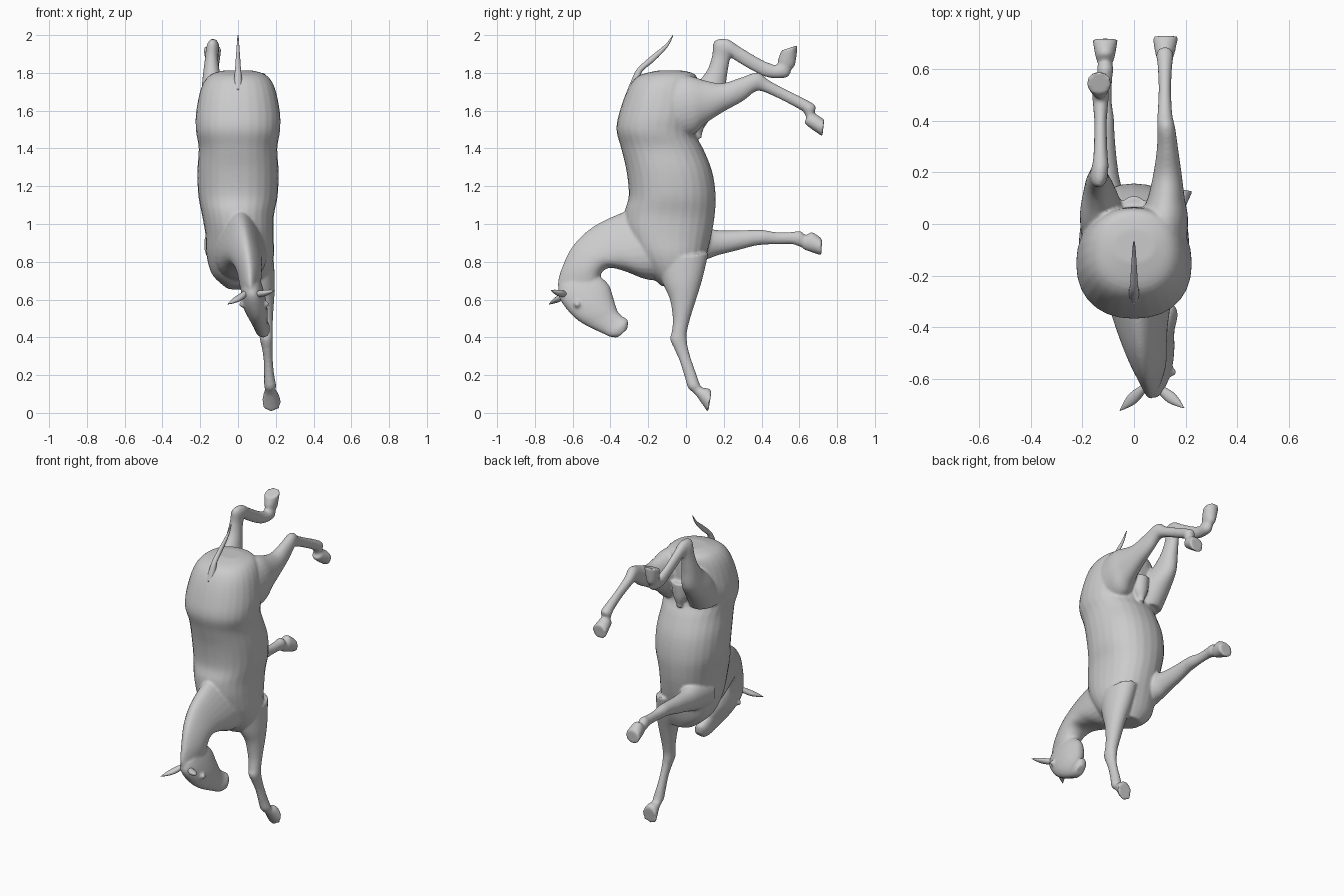
import bpy, bmesh, math
from mathutils import Vector, Matrix


def spline(a, b, c, d, t):
    return [0.5 * (2*q + (r-p)*t + (2*p-5*q+4*r-s)*t*t + (3*q-p-3*r+s)*t**3)
            for p, q, r, s in zip(a, b, c, d)]


def loft(bm, rows, power=1.0, taper=0.0, n=28, sub=4, matrix=None):
    """Closed tube; each row = (y1, z1, y2, z2, x centre, half width)."""
    k = len(rows) - 1
    path = []
    for i in range(k):
        a, d = rows[max(i-1, 0)], rows[min(i+2, k)]
        path += [spline(a, rows[i], rows[i+1], d, s/sub) for s in range(sub)]
    path.append(rows[-1])
    rings = []
    for y1, z1, y2, z2, x, w in path:
        ring = []
        for j in range(n):
            t = 2 * math.pi * j / n
            c, s = math.cos(t), math.sin(t)
            c = math.copysign(abs(c)**power, c)
            s = math.copysign(abs(s)**power, s)
            f = (1 + c) / 2
            p = Vector((x + w*s*(1 - taper*c), y2 + (y1-y2)*f, z2 + (z1-z2)*f))
            ring.append(bm.verts.new(matrix @ p if matrix else p))
        rings.append(ring)
    for r, q in zip(rings, rings[1:]):
        for j in range(n):
            bm.faces.new((r[j], r[(j+1) % n], q[(j+1) % n], q[j]))
    bm.faces.new(rings[0])
    bm.faces.new(rings[-1])


def finish(bm, name):
    bmesh.ops.recalc_face_normals(bm, faces=bm.faces)
    me = bpy.data.meshes.new(name)
    bm.to_mesh(me)
    bm.free()
    for p in me.polygons:
        p.use_smooth = True
    ob = bpy.data.objects.new(name, me)
    bpy.context.collection.objects.link(ob)
    return ob


body = bmesh.new()

# Torso, rump to chest
loft(body, [
    (-.15, 1.812, -.02, 1.812, 0, .08), (-.25, 1.785, .05, 1.79, 0, .15),
    (-.305, 1.72, .065, 1.72, 0, .195), (-.35, 1.60, .065, 1.58, 0, .222),
    (-.368, 1.50, .05, 1.48, 0, .222), (-.343, 1.40, .09, 1.40, 0, .208),
    (-.315, 1.28, .138, 1.28, 0, .215), (-.303, 1.15, .157, 1.15, 0, .21),
    (-.325, 1.06, .15, 1.03, 0, .19), (-.32, .96, .13, .92, .008, .18),
    (-.27, .84, .105, .82, .012, .178), (-.2, .74, .08, .72, .015, .15),
    (-.13, .672, .05, .65, .03, .09)], power=.9)

# Neck
loft(body, [
    (-.30, 1.075, -.05, .70, .01, .14), (-.42, 1.025, -.2, .705, .02, .12),
    (-.52, .965, -.31, .745, .03, .097), (-.603, .878, -.40, .768, .045, .078),
    (-.657, .77, -.45, .735, .06, .063), (-.68, .68, -.46, .66, .065, .052),
    (-.665, .63, -.5, .60, .07, .04)], taper=.35)

# Head, poll to lips
loft(body, [
    (-.67, .67, -.47, .735, .07, .045), (-.675, .62, -.41, .68, .075, .06),
    (-.64, .56, -.385, .61, .085, .066), (-.585, .50, -.37, .56, .10, .057),
    (-.52, .458, -.36, .535, .11, .046), (-.45, .425, -.335, .51, .12, .039),
    (-.40, .402, -.308, .49, .13, .039), (-.36, .40, -.31, .445, .135, .026)], power=.92)

# Extended hind leg
loft(body, [
    (-.15, 1.76, -.12, 1.45, .11, .09), (.0, 1.785, .03, 1.47, .115, .095),
    (.10, 1.76, .10, 1.53, .125, .072), (.19, 1.745, .2, 1.595, .13, .055),
    (.29, 1.775, .30, 1.65, .13, .041), (.38, 1.802, .365, 1.70, .125, .035),
    (.44, 1.76, .41, 1.70, .12, .029), (.53, 1.712, .51, 1.655, .12, .024),
    (.62, 1.667, .595, 1.61, .12, .028), (.685, 1.627, .62, 1.595, .12, .033),
    (.68, 1.59, .637, 1.56, .12, .029), (.695, 1.578, .63, 1.53, .12, .037),
    (.732, 1.553, .722, 1.463, .122, .05)])

# Folded hind leg
loft(body, [
    (-.15, 1.50, .07, 1.47, -.115, .09), (-.05, 1.65, .13, 1.56, -.125, .085),
    (.05, 1.74, .20, 1.66, -.135, .06), (.11, 1.81, .215, 1.77, -.14, .046),
    (.138, 1.89, .23, 1.86, -.14, .035), (.15, 1.968, .243, 1.885, -.135, .034),
    (.22, 1.978, .25, 1.88, -.13, .031), (.29, 1.935, .262, 1.865, -.13, .027),
    (.40, 1.87, .375, 1.80, -.13, .024), (.465, 1.843, .45, 1.773, -.13, .029),
    (.482, 1.845, .535, 1.777, -.13, .033), (.487, 1.855, .56, 1.82, -.132, .03),
    (.488, 1.875, .578, 1.845, -.134, .037), (.505, 1.918, .592, 1.947, -.136, .048)])

# Standing foreleg
loft(body, [
    (-.16, .80, .12, .85, .10, .088), (-.12, .68, .09, .72, .12, .075),
    (-.085, .60, .06, .62, .135, .057), (-.07, .50, .025, .51, .142, .043),
    (-.075, .43, .005, .43, .147, .036), (-.084, .39, .005, .385, .15, .034),
    (-.06, .335, .01, .345, .155, .028), (-.032, .27, .027, .285, .16, .024),
    (-.007, .19, .055, .205, .165, .027), (.01, .135, .072, .155, .17, .032),
    (.035, .11, .085, .135, .17, .028), (.06, .083, .122, .128, .173, .036),
    (.117, .0, .135, .113, .177, .051)])

# Raised foreleg
loft(body, [
    (-.05, 1.0, -.05, .78, -.10, .08), (.08, .985, .10, .81, -.10, .068),
    (.17, .967, .17, .835, -.108, .053), (.27, .966, .27, .86, -.112, .043),
    (.36, .969, .36, .884, -.112, .036), (.41, .968, .41, .89, -.112, .034),
    (.48, .957, .48, .893, -.112, .025), (.56, .958, .56, .893, -.112, .027),
    (.605, .963, .595, .883, -.112, .032), (.635, .942, .615, .875, -.112, .028),
    (.668, .957, .63, .863, -.112, .037), (.72, .922, .717, .833, -.112, .05)])

# Sheath
loft(body, [
    (.03, 1.62, .11, 1.62, 0, .045), (.02, 1.53, .10, 1.53, 0, .045),
    (.03, 1.49, .085, 1.475, 0, .025), (.05, 1.455, .085, 1.455, 0, .018)])

# Eyes
for x in (.024, .146):
    bmesh.ops.create_uvsphere(body, u_segments=16, v_segments=10, radius=.018,
                              matrix=Matrix.Translation((x, -.575, .575)))

# Fuse the parts into one smooth skin
horse = finish(body, "horse_body")
rm = horse.modifiers.new("fuse", 'REMESH')
rm.mode = 'VOXEL'
rm.voxel_size = .008
rm.use_smooth_shade = True
sm = horse.modifiers.new("soften", 'SMOOTH')
sm.factor = .5
sm.iterations = 4

# Tail
bm = bmesh.new()
loft(bm, [
    (-.31, 1.71, -.25, 1.73, 0, .024), (-.283, 1.775, -.24, 1.785, 0, .02),
    (-.258, 1.822, -.225, 1.815, 0, .016), (-.19, 1.885, -.165, 1.865, 0, .012),
    (-.11, 1.95, -.098, 1.937, 0, .007), (-.071, 2.0, -.067, 1.998, 0, .003)], n=14)
finish(bm, "tail")

# Ears
for side, base, tip in (("left", (.035, -.64, .63), (-.055, -.725, .575)),
                        ("right", (.10, -.64, .63), (.195, -.715, .648))):
    b, t = Vector(base), Vector(tip)
    d = t - b
    m = Matrix.Translation(b) @ d.to_track_quat('Z', 'Y').to_matrix().to_4x4()
    h = d.length
    bm = bmesh.new()
    loft(bm, [(-.016, -.01, .016, -.01, 0, .014), (-.02, h*.25, .014, h*.25, 0, .021),
              (-.018, h*.5, .012, h*.5, 0, .022), (-.01, h*.78, .008, h*.78, 0, .012),
              (-.001, h, .001, h, 0, .001)], n=14, matrix=m)
    finish(bm, side + "_ear")
